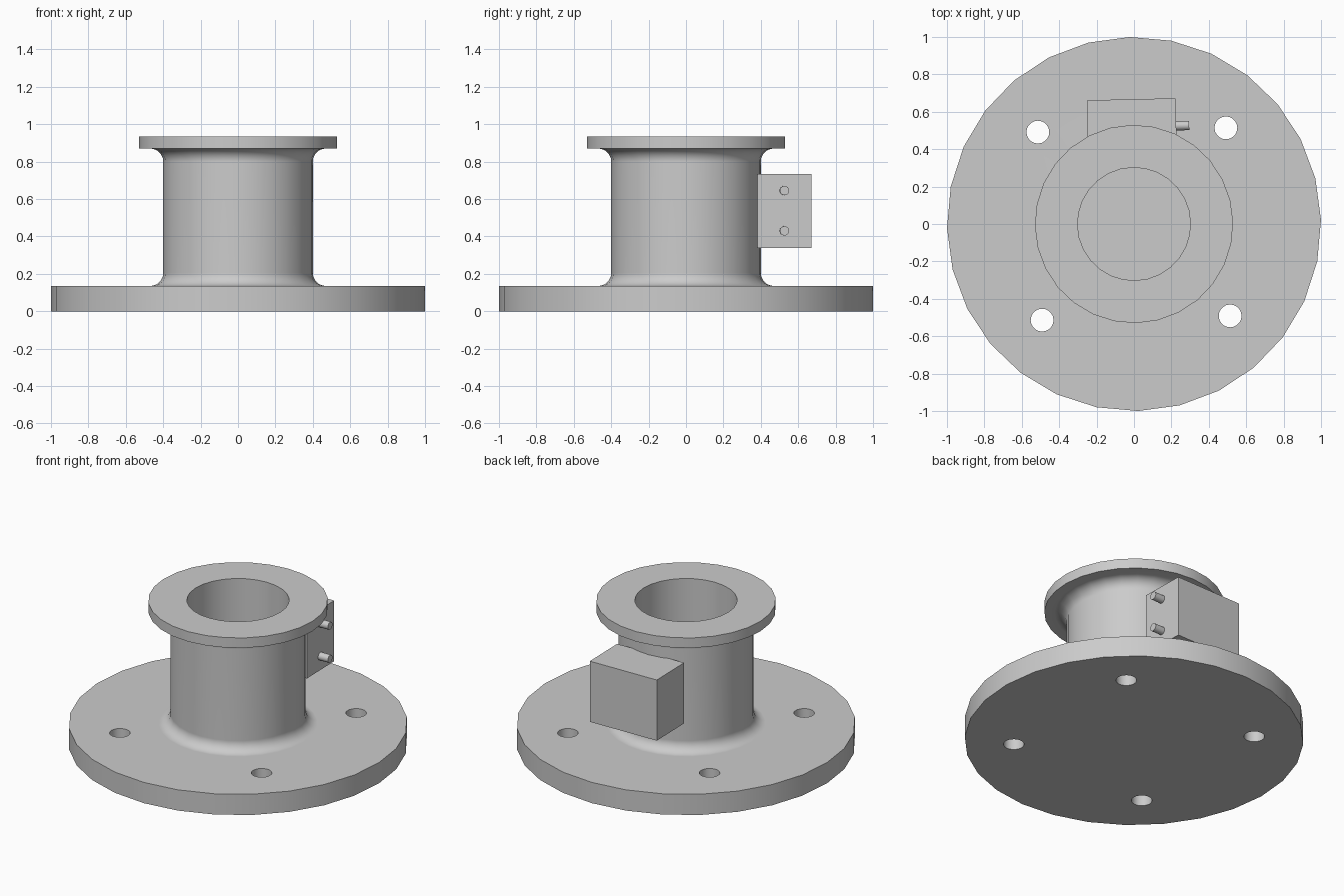
import bpy, bmesh
from math import sin, cos, pi, radians
from mathutils import Matrix

if "Cube" in bpy.data.objects:
    bpy.data.objects.remove(bpy.data.objects["Cube"])

TWIST = radians(1.3)     # the whole fitting is turned slightly about z
SEGMENTS = 28

grey = bpy.data.materials.new("plain_grey")
grey.use_nodes = True
grey.diffuse_color = (0.6, 0.6, 0.6, 1)
grey.node_tree.nodes["Principled BSDF"].inputs["Base Color"].default_value = (0.6, 0.6, 0.6, 1)


def finish(name, bm):
    bmesh.ops.recalc_face_normals(bm, faces=bm.faces[:])
    mesh = bpy.data.meshes.new(name)
    bm.to_mesh(mesh)
    bm.free()
    mesh.materials.append(grey)
    obj = bpy.data.objects.new(name, mesh)
    bpy.context.scene.collection.objects.link(obj)
    obj.rotation_euler.z = TWIST
    return obj


def activate(obj):
    bpy.ops.object.select_all(action='DESELECT')
    obj.select_set(True)
    bpy.context.view_layer.objects.active = obj


def smooth(obj):
    activate(obj)
    bpy.ops.object.shade_smooth_by_angle(angle=radians(35))
    weighted = obj.modifiers.new("weighted_normals", 'WEIGHTED_NORMAL')
    weighted.keep_sharp = True


def lathe(name, profile):
    bm = bmesh.new()
    verts = [bm.verts.new((r, 0, z)) for r, z in profile]
    edges = [bm.edges.new(pair) for pair in zip(verts, verts[1:])]
    bmesh.ops.spin(bm, geom=verts + edges, cent=(0, 0, 0), axis=(0, 0, 1),
                   angle=2 * pi, steps=SEGMENTS)
    bmesh.ops.remove_doubles(bm, verts=bm.verts[:], dist=0.0001)
    return finish(name, bm)


def fillet(r, z, size, start, steps=6):
    # Quarter arc around (r, z), running clockwise from the start angle
    angles = [radians(start - 90 * i / steps) for i in range(steps + 1)]
    return [(r + size * cos(a), z + size * sin(a)) for a in angles]


# Flanged body: base disc, filleted barrel, top flange and blind bore
base_top, flange_low, flange_top = 0.135, 0.87, 0.935
barrel, f = 0.4, 0.07
profile = [(0, 0), (1, 0), (1, base_top)]
profile += fillet(barrel + f, base_top + f, f, 270)
profile += fillet(barrel + f, flange_low - f, f, 180)
profile += [(0.53, flange_low), (0.53, flange_top), (0.302, flange_top),
            (0.302, base_top), (0, base_top)]
body = lathe("flanged_body", profile)

# Four bolt holes through the base disc
bm = bmesh.new()
for i in range(4):
    a = radians(45 + 90 * i)
    bmesh.ops.create_cone(bm, cap_ends=True, segments=20, radius1=0.061, radius2=0.061,
                          depth=0.5,
                          matrix=Matrix.Translation((0.711 * cos(a), 0.711 * sin(a), 0.07)))
cutter = finish("bolt_hole_cutter", bm)
cutter.hide_render = True
cut = body.modifiers.new("bolt_holes", 'BOOLEAN')
cut.operation = 'DIFFERENCE'
cut.solver = 'EXACT'
cut.object = cutter
activate(body)
bpy.ops.object.modifier_apply(modifier=cut.name)
bpy.data.objects.remove(cutter)
smooth(body)

# Terminal box on the back of the barrel
bm = bmesh.new()
bmesh.ops.create_cube(bm, size=1, matrix=Matrix.Translation((0, 0.522, 0.537))
                      @ Matrix.Diagonal((0.475, 0.29, 0.395, 1)))
finish("terminal_box", bm)

# Two pins on the side of the box
for name, z in (("upper_pin", 0.645), ("lower_pin", 0.43)):
    bm = bmesh.new()
    bmesh.ops.create_cone(bm, cap_ends=True, segments=16, radius1=0.025, radius2=0.025,
                          depth=0.1, matrix=Matrix.Translation((0.257, 0.52, z))
                          @ Matrix.Rotation(pi / 2, 4, 'Y'))
    smooth(finish(name, bm))
